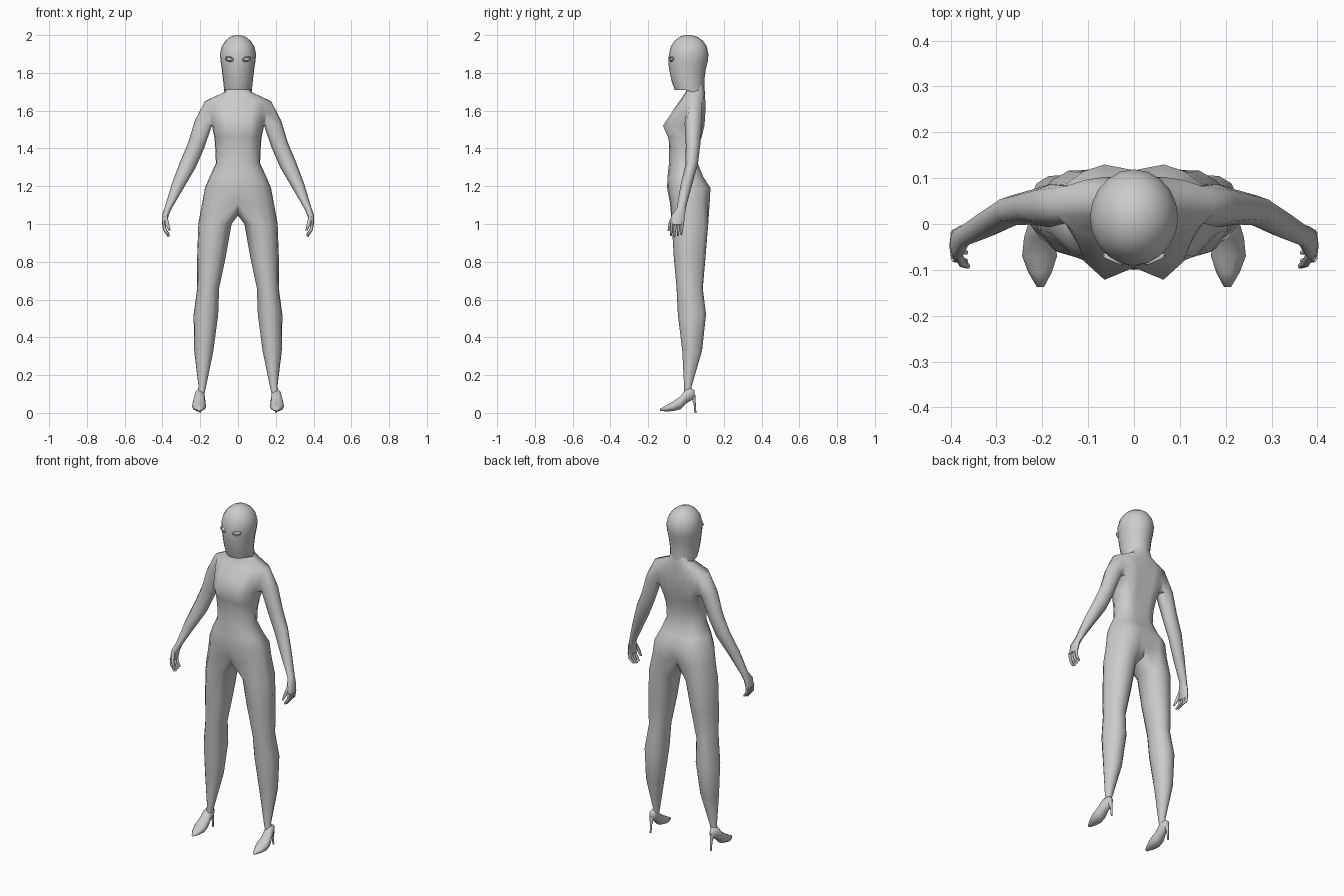
import bpy, bmesh
from math import sin, cos, radians, pi
from mathutils import Vector, Matrix

cube = bpy.data.objects.get("Cube")
if cube:
    bpy.data.objects.remove(cube)

GREY = (0.6, 0.6, 0.6, 1)
skin = bpy.data.materials.new("plain grey")
skin.use_nodes = True
skin.diffuse_color = GREY
skin.node_tree.nodes["Principled BSDF"].inputs["Base Color"].default_value = GREY


def power(v, e=0.85):
    return abs(v) ** e * (1 if v >= 0 else -1)


def verts(bm, points):
    return [bm.verts.new(p) for p in points]


def skin_rows(bm, a, b, closed=True):
    n = len(a)
    for i in range(n if closed else n - 1):
        j = (i + 1) % n
        bm.faces.new((a[i], a[j], b[j], b[i]))


def loft(bm, rings, start=None, cap_start=True, cap_end=True):
    """Skin closed rings of points, optionally continuing from a vertex loop."""
    prev = start
    for points in rings:
        row = verts(bm, points)
        if prev:
            skin_rows(bm, prev, row)
        elif cap_start:
            bm.faces.new(row)
        prev = row
    if cap_end:
        bm.faces.new(prev)
    return prev


def tube(path, start_angle=0, sides=8):
    """Rings across a path of (x, y, z, half thickness, half depth)."""
    rings = []
    for i, (x, y, z, h, d) in enumerate(path):
        a, b = path[max(i - 1, 0)], path[min(i + 1, len(path) - 1)]
        t = Vector((b[0] - a[0], 0, b[2] - a[2])).normalized()
        normal = Vector((-t.z, 0, t.x))
        ring = []
        for k in range(sides):
            ang = start_angle + 2 * pi * k / sides
            ring.append(Vector((x, y, z)) + normal * h * cos(ang) + Vector((0, d * sin(ang), 0)))
        rings.append(ring)
    return rings


def finish(bm, name, mirror=True, angle=65):
    if mirror:
        bmesh.ops.mirror(bm, geom=bm.verts[:] + bm.edges[:] + bm.faces[:],
                         axis='X', merge_dist=0.0005)
    bmesh.ops.recalc_face_normals(bm, faces=bm.faces)
    mesh = bpy.data.meshes.new(name)
    bm.to_mesh(mesh)
    bm.free()
    mesh.materials.append(skin)
    ob = bpy.data.objects.new(name, mesh)
    bpy.context.collection.objects.link(ob)
    bpy.ops.object.select_all(action='DESELECT')
    ob.select_set(True)
    bpy.context.view_layer.objects.active = ob
    bpy.ops.object.shade_smooth_by_angle(angle=radians(angle))
    return ob


# Body: half torso from front centre to back centre, then leg and arm
COLUMNS = [0, 24, 48, 74, 90, 125, 145, 162, 180]
# height, half width, front, widest point, back, front dip, back dip
TORSO = [
    (1.76, .05, .005, .05, .09, 0, 0),
    (1.70, .068, 0, .05, .10, 0, 0),
    (1.65, .175, -.035, .045, .105, 0, .005),
    (1.59, .155, -.085, .045, .105, .01, .012),
    (1.52, .138, -.135, .045, .10, .04, .015),
    (1.46, .125, -.105, .02, .085, .015, .015),
    (1.40, .12, -.09, 0, .07, 0, .01),
    (1.32, .117, -.09, 0, .065, 0, .008),
    (1.25, .15, -.098, 0, .095, 0, .01),
    (1.19, .175, -.10, .01, .135, 0, .018),
    (1.11, .19, -.085, .015, .13, 0, .035),
]
bm = bmesh.new()
rows = []
for z, w, front, mid, back, fdip, bdip in TORSO:
    pts = []
    for deg in COLUMNS:
        c = power(cos(radians(deg)))
        x = w * power(sin(radians(deg))) if 0 < deg < 180 else 0
        pts.append(Vector((x, mid - c * ((mid - front) if c > 0 else (back - mid)), z)))
    pts[0].y += fdip
    pts[-1].y -= bdip
    rows.append(verts(bm, pts))
for a, b in zip(rows, rows[1:]):
    skin_rows(bm, a, b, closed=False)
bm.faces.new(rows[0])

# Leg continues from the hip row and three crotch points
crotch = verts(bm, [(0, .08, 1.06), (0, .02, 1.045), (0, -.04, 1.06)])
leg_angles = [-35 + 250 * c / 180 for c in COLUMNS] + [238, 270, 302]
LEG = [(1.0, .122, .022, .088, .097), (.83, .14, .02, .076, .085),
       (.66, .158, .02, .058, .07), (.52, .17, .032, .065, .075),
       (.33, .181, .033, .051, .053), (.14, .189, .01, .02, .02),
       (.09, .2, .01, .02, .022)]
loft(bm, [[(cx + rx * sin(radians(a)), cy - ry * cos(radians(a)), z) for a in leg_angles]
          for z, cx, cy, rx, ry in LEG], start=rows[-1] + crotch)

# Arm and palm grow out of a hole opened at the shoulder
r0, r1, r2 = rows[2:5]
socket = [r0[3], r0[4], r0[5], r1[5], r2[5], r2[4], r2[3], r1[3]]
ARM = [(.183, .04, 1.535, .047, .047), (.222, .037, 1.415, .045, .038),
       (.265, .03, 1.315, .044, .033), (.32, 0, 1.20, .033, .03),
       (.37, -.025, 1.085, .018, .024), (.385, -.042, 1.045, .017, .036),
       (.391, -.047, .995, .012, .036)]
loft(bm, tube(ARM, -pi / 4), start=socket)
bm.verts.remove(r1[4])
finish(bm, "body")

# Fingers and thumb
bm = bmesh.new()
for i in range(4):
    y = -.074 + .018 * i
    tip = .932 + .006 * abs(i - 1)
    loft(bm, tube([(.392, y, 1.005, .009, .009), (.388, y - .003, .97, .009, .008),
                   (.366, y - .006, tip, .005, .005)], sides=6))
loft(bm, tube([(.384, -.065, 1.045, .01, .012), (.375, -.085, 1.0, .01, .01),
               (.362, -.092, .965, .005, .006)], sides=6))
finish(bm, "fingers")

# Shoes: rings along the foot (y, centre x, centre z, half width, half height)
SHOE = [(-.137, .204, .016, .008, .006), (-.105, .205, .024, .026, .017),
        (-.07, .206, .034, .038, .026), (-.03, .206, .053, .034, .036),
        (0, .203, .088, .028, .04), (.03, .20, .098, .022, .033),
        (.046, .20, .10, .012, .02)]
bm = bmesh.new()
loft(bm, [[(cx + rx * cos(k * pi / 5), y, cz + rz * sin(k * pi / 5)) for k in range(10)]
          for y, cx, cz, rx, rz in SHOE])
finish(bm, "shoes")

bm = bmesh.new()
loft(bm, tube([(.2, .036, .095, .015, .013), (.2, .046, .05, .007, .006),
               (.2, .05, 0, .005, .005)], sides=8))
finish(bm, "stiletto_heels")

# Head: height, half width, front, back, nose push
HEAD = [(2.0, .015, -.005, .03, 0), (1.99, .042, -.035, .062, 0),
        (1.97, .067, -.06, .09, 0), (1.94, .086, -.08, .11, 0),
        (1.90, .096, -.09, .119, 0), (1.86, .092, -.09, .115, .004),
        (1.82, .086, -.087, .105, .003), (1.76, .079, -.077, .097, 0),
        (1.71, .073, -.06, .10, 0)]
bm = bmesh.new()
rings = []
for z, w, front, back, nose in HEAD:
    ring = []
    for k in range(20):
        a = 2 * pi * k / 20
        y = (front + back) / 2 - (back - front) / 2 * cos(a)
        drop = .3 * max(0, y) if z < 1.72 else 0
        ring.append(Vector((w * sin(a), y, z - drop)))
    ring[0].y -= nose
    rings.append(ring)
# Hollow underside of the hood
rings.append([Vector((p.x * .88, .02 + (p.y - .02) * .88, p.z + .01)) for p in rings[-1]])
loft(bm, rings)
finish(bm, "head", mirror=False)


# Eyes and eyelids set into the face
def on_face(z, y):
    return Matrix.Translation((.046, y, z)) @ Matrix.Rotation(radians(24), 4, 'Z') \
        @ Matrix.Rotation(radians(-10), 4, 'Y')


bm = bmesh.new()
bmesh.ops.create_uvsphere(bm, u_segments=12, v_segments=8, radius=1,
                          matrix=on_face(1.873, -.074) @ Matrix.Diagonal((.018, .008, .009, 1)))
finish(bm, "eyes")

bm = bmesh.new()
place = on_face(1.873, -.077)
lid = []
for k in range(16):
    a = 2 * pi * k / 16
    lid.append([place @ Vector(((.022 + .004 * cos(b)) * cos(a), .005 * sin(b),
                                (.011 + .003 * cos(b)) * sin(a)))
                for b in (0, pi / 2, pi, 3 * pi / 2)])
rows = [verts(bm, ring) for ring in lid]
for a, b in zip(rows, rows[1:] + rows[:1]):
    skin_rows(bm, a, b)
finish(bm, "eyelids")
